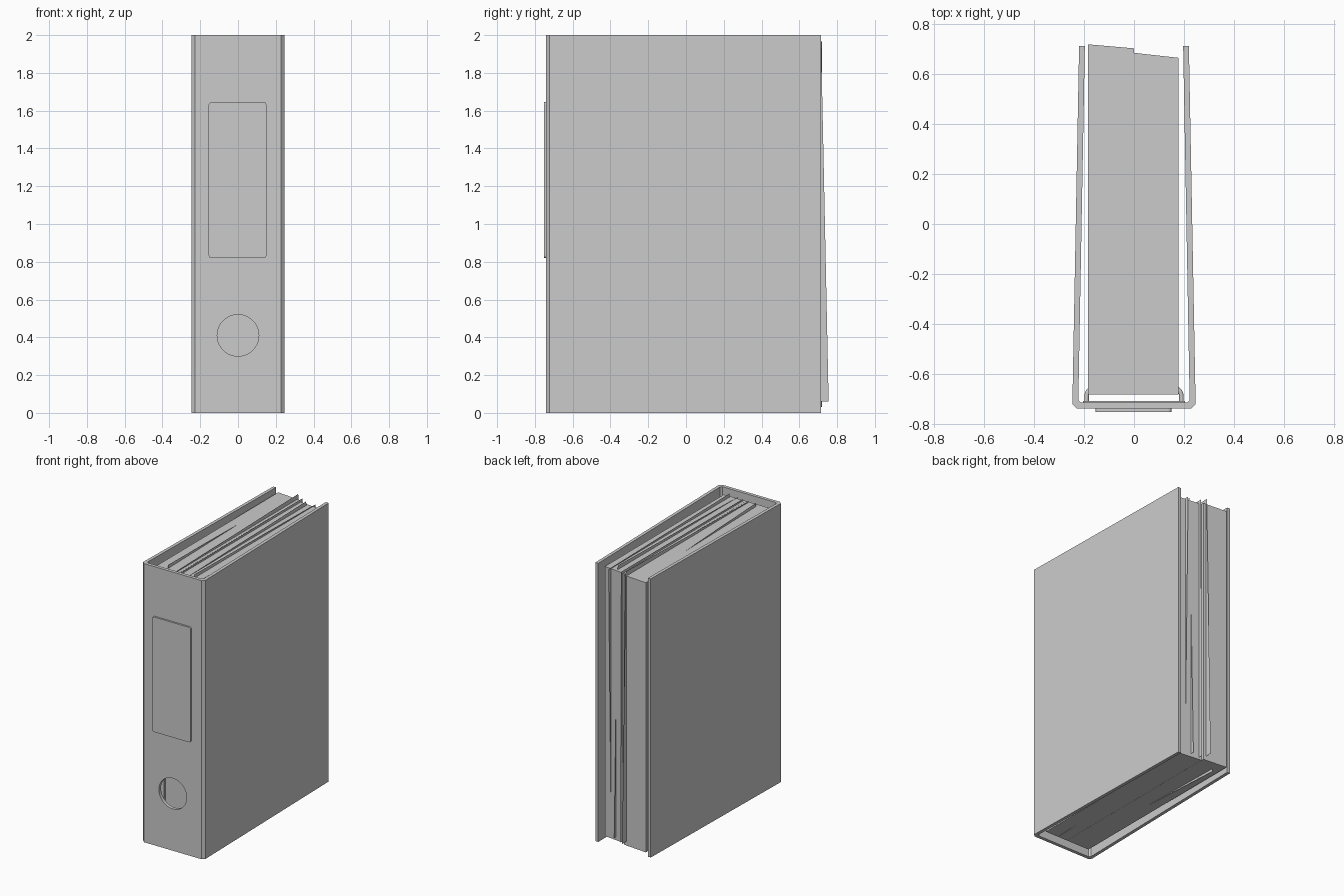
import bpy, bmesh, math
from mathutils import Matrix

if "Cube" in bpy.data.objects:
    bpy.data.objects.remove(bpy.data.objects["Cube"])


def new_object(name, bm):
    bmesh.ops.recalc_face_normals(bm, faces=bm.faces)
    me = bpy.data.meshes.new(name)
    bm.to_mesh(me)
    bm.free()
    ob = bpy.data.objects.new(name, me)
    bpy.context.collection.objects.link(ob)
    return ob


def prism(name, outline, z0, z1):
    """Extrude an xy outline from z0 to z1."""
    bm = bmesh.new()
    face = bm.faces.new([bm.verts.new((x, y, z0)) for x, y in outline])
    ext = bmesh.ops.extrude_face_region(bm, geom=[face])
    top = [v for v in ext["geom"] if isinstance(v, bmesh.types.BMVert)]
    bmesh.ops.translate(bm, verts=top, vec=(0, 0, z1 - z0))
    return new_object(name, bm)


def box(name, lo, hi):
    return prism(name, [(lo[0], lo[1]), (hi[0], lo[1]), (hi[0], hi[1]), (lo[0], hi[1])], lo[2], hi[2])


def sheet(name, x, cy, cz, width, height, tilt, yaw=0):
    """Single loose sheet of paper, slightly tilted in its own plane."""
    bm = bmesh.new()
    bm.faces.new([bm.verts.new((0, y * width / 2, z * height / 2))
                  for y, z in ((-1, -1), (1, -1), (1, 1), (-1, 1))])
    m = (Matrix.Translation((x, cy, cz)) @ Matrix.Rotation(math.radians(yaw), 4, 'Z')
         @ Matrix.Rotation(math.radians(tilt), 4, 'X'))
    bmesh.ops.transform(bm, matrix=m, verts=bm.verts)
    return new_object(name, bm)


# Folded cover: one U-shaped board with chamfered spine corners
right = [(0.228, -0.74), (0.247, -0.722), (0.22, 0.714), (0.197, 0.714), (0.223, -0.705), (0.212, -0.716)]
outline = right + [(-x, y) for x, y in reversed(right)]
cover = prism("binder_cover", outline, 0, 2)

# Finger hole through the spine
bpy.ops.mesh.primitive_cylinder_add(vertices=48, radius=0.11, depth=0.2, location=(0, -0.73, 0.41),
                                    rotation=(math.pi / 2, 0, 0))
cutter = bpy.context.object
cutter.name = "finger_hole_cutter"
cutter.hide_render = True
mod = cover.modifiers.new("finger_hole", 'BOOLEAN')
mod.object = cutter
mod.solver = 'EXACT'
bpy.context.view_layer.objects.active = cover
bpy.ops.object.modifier_apply(modifier=mod.name)
bpy.data.objects.remove(cutter)

# Label plate on the spine with rounded corners
pts = []
x0, x1, z0, z1, r = -0.155, 0.15, 0.82, 1.645, 0.014
for cx, cz, a0 in ((x1 - r, z1 - r, 0), (x0 + r, z1 - r, 90), (x0 + r, z0 + r, 180), (x1 - r, z0 + r, 270)):
    for i in range(5):
        a = math.radians(a0 + 22.5 * i)
        pts.append((cx + r * math.cos(a), cz + r * math.sin(a)))
label = prism("spine_label", [(x, -z) for x, z in pts], 0, 0.015)
# stand the plate up: local -y becomes z, thickness runs along y
label.data.transform(Matrix(((1, 0, 0, 0), (0, 0, 1, -0.753), (0, -1, 0, 0), (0, 0, 0, 1))))
bm = bmesh.new()
bm.from_mesh(label.data)
bmesh.ops.recalc_face_normals(bm, faces=bm.faces)
bm.to_mesh(label.data)
bm.free()

# Two paper stacks with slanted fore edges
prism("paper_stack_left", [(-0.185, -0.684), (-0.001, -0.684), (-0.001, 0.704), (-0.185, 0.72)], 0.03, 1.965)
prism("paper_stack_right", [(0, -0.684), (0.178, -0.684), (0.178, 0.666), (0, 0.686)], 0.03, 1.965)

# Loose sheets poking out of the stacks
sheets = [(-0.113, 0.0, 1.0, 1.36, 1.94, -1.8, 1.2),
          (-0.022, 0.035, 1.015, 1.40, 1.94, 1.2, 0),
          (0.02, 0.02, 1.01, 1.38, 1.94, 0.3, 0),
          (0.08, 0.0, 1.01, 1.36, 1.94, 1.2, 0),
          (0.125, 0.0, 1.01, 1.37, 1.94, -0.9, 0)]
for i, s in enumerate(sheets):
    sheet(f"loose_sheet_{i + 1}", *s)

# Ring mechanism: base plate and two arches behind the spine
box("ring_base_plate", (-0.205, -0.717, 0.68), (0.205, -0.709, 1.32))
for n, z in (("lower", 0.75), ("upper", 1.25)):
    cu = bpy.data.curves.new(f"{n}_ring_arch", 'CURVE')
    cu.dimensions = '3D'
    cu.bevel_depth = 0.009
    cu.bevel_resolution = 3
    cu.use_fill_caps = True
    half = [(0.19, -0.712)] + [(0.155 + 0.035 * math.cos(a), -0.69 + 0.035 * math.sin(a))
                               for a in [math.radians(15 * k) for k in range(7)]]
    path = half + [(-x, y) for x, y in reversed(half)]
    sp = cu.splines.new('POLY')
    sp.points.add(len(path) - 1)
    for p, (x, y) in zip(sp.points, path):
        p.co = (x, y, z, 1)
    bpy.context.collection.objects.link(bpy.data.objects.new(f"{n}_ring_arch", cu))
